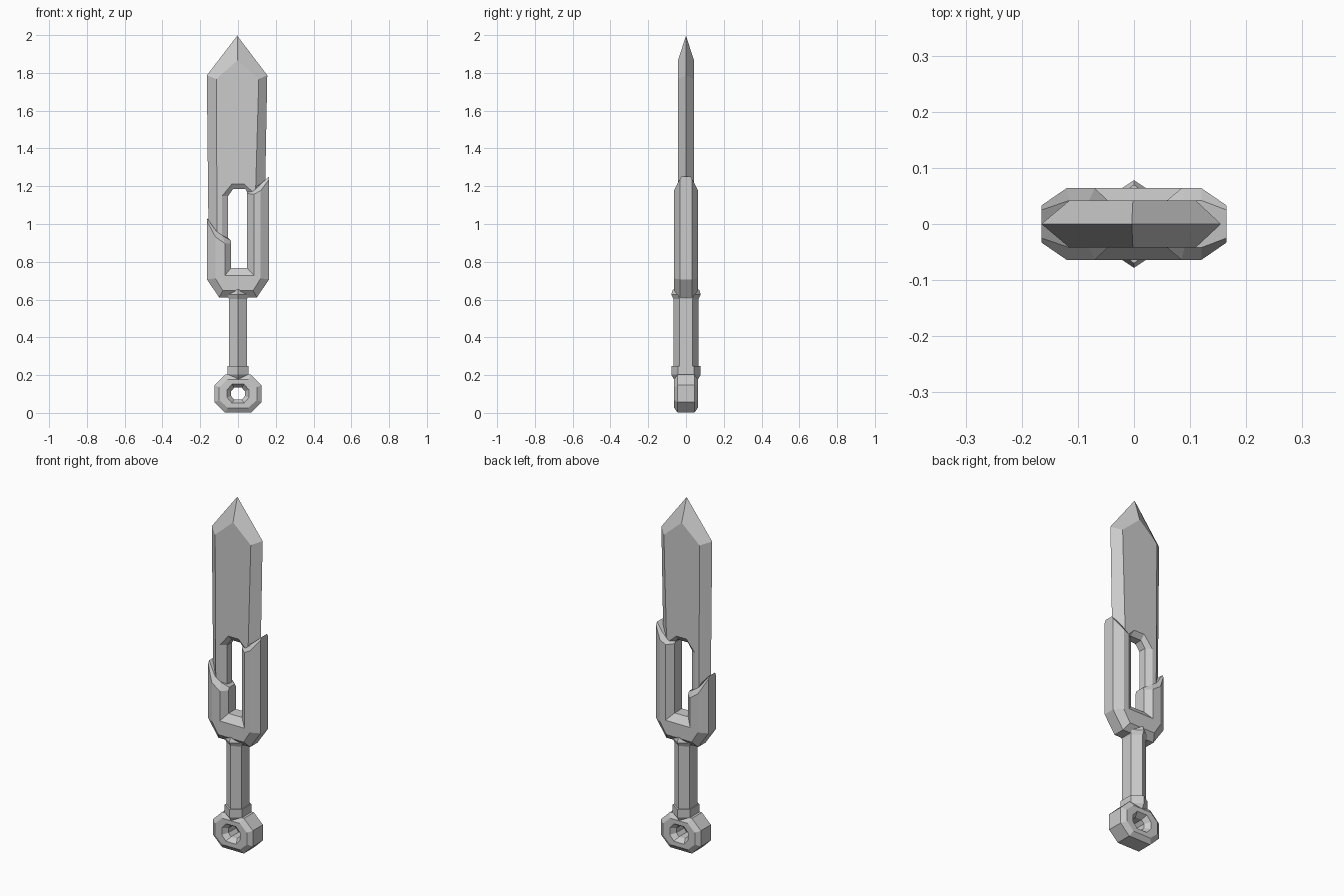
import bpy, bmesh, math

if "Cube" in bpy.data.objects:
    bpy.data.objects.remove(bpy.data.objects["Cube"])


def loft(name, rings, closed=False):
    """Skin a list of equal-length 3D rings, capping the ends unless closed."""
    bm = bmesh.new()
    rows = [[bm.verts.new(p) for p in r] for r in rings]
    n = len(rows[0])
    pairs = list(zip(rows, rows[1:])) + ([(rows[-1], rows[0])] if closed else [])
    for a, b in pairs:
        for i in range(n):
            j = (i + 1) % n
            bm.faces.new((a[i], a[j], b[j], b[i]))
    if not closed:
        bm.faces.new(rows[0])
        bm.faces.new(rows[-1])
    bmesh.ops.remove_doubles(bm, verts=bm.verts, dist=0.0005)
    bmesh.ops.recalc_face_normals(bm, faces=bm.faces)
    me = bpy.data.meshes.new(name)
    bm.to_mesh(me)
    bm.free()
    ob = bpy.data.objects.new(name, me)
    bpy.context.collection.objects.link(ob)
    return ob


def section(pts, ys):
    """Front half of a section (x, z) with depths ys, mirrored to the back."""
    front = [(x, -y, z) for (x, z), y in zip(pts, ys)]
    return front + [(x, -y, z) for x, y, z in reversed(front)]


# Blade: outer edge, face outer, face inner, slot edge
by = (0, .042, .042, .022)
blade = [
    [(-.155, .85), (-.11, .85), (-.085, .85), (-.053, .85)],
    [(-.165, 1.79), (-.115, 1.77), (-.085, 1.15), (-.053, 1.15)],
    [(-.004, 2), (-.002, 1.87), (-.032, 1.215), (-.027, 1.187)],
    [(-.004, 2), (-.002, 1.87), (.032, 1.215), (.04, 1.187)],
    [(.155, 1.79), (.11, 1.77), (.075, 1.175), (.06, 1.15)],
    [(.14, 1.0), (.088, 1.0), (.075, 1.0), (.06, 1.0)],
]
loft("blade", [section(s, by) for s in blade])

# Guard: U-shaped frame with a short left arm and a long right arm
gy = (.033, .064, .064, .033)
ey = (.025, .042, .042, .025)
guard = [
    ([(-.165, 1.035), (-.115, .965), (-.08, .94), (-.037, .915)], ey),
    ([(-.165, 1.02), (-.12, .935), (-.07, .9), (-.037, .9)], gy),
    ([(-.165, .71), (-.12, .715), (-.07, .73), (-.037, .77)], gy),
    ([(-.1, .615), (-.08, .65), (-.07, .73), (-.037, .77)], gy),
    ([(.1, .615), (.08, .65), (.085, .73), (.048, .77)], gy),
    ([(.165, .71), (.12, .715), (.085, .73), (.048, .77)], gy),
    ([(.165, 1.24), (.12, 1.18), (.085, 1.16), (.048, 1.165)], gy),
    ([(.165, 1.255), (.12, 1.215), (.09, 1.185), (.05, 1.175)], ey),
]
loft("guard", [section(s, y) for s, y in guard])


# Grip and collars: six-sided with a ridge front and back
def hexagon(z, x, y, ys):
    return [(0, -y, z), (x, -ys, z), (x, ys, z), (0, y, z), (-x, ys, z), (-x, -ys, z)]


loft("grip", [hexagon(z, .048, .067, .035) for z in (.19, .64)])
loft("lower_collar", [hexagon(.175, .035, .06, .03), hexagon(.205, .055, .078, .042),
                      hexagon(.25, .055, .078, .042)])
loft("upper_collar", [hexagon(.605, .048, .066, .035), hexagon(.63, .055, .078, .042),
                      hexagon(.655, .045, .07, .035)])


# Pommel: chamfered eight-sided ring
def octagon(a, b, k):
    c = [(a, -b * k), (a, b * k), (a * .55, b), (-a * .55, b)]
    return [(x, .105 + z) for x, z in c + [(-x, -z) for x, z in c]]


loops = [octagon(.125, .1, .45), octagon(.1, .075, .45),
         octagon(.058, .05, .4), octagon(.036, .032, .4)]
loft("pommel_ring", [section(s, (.045, .063, .063, .035)) for s in zip(*loops)], True)

# Stand the whole piece on the ground
for ob in bpy.data.objects:
    ob.location.z = -.003
